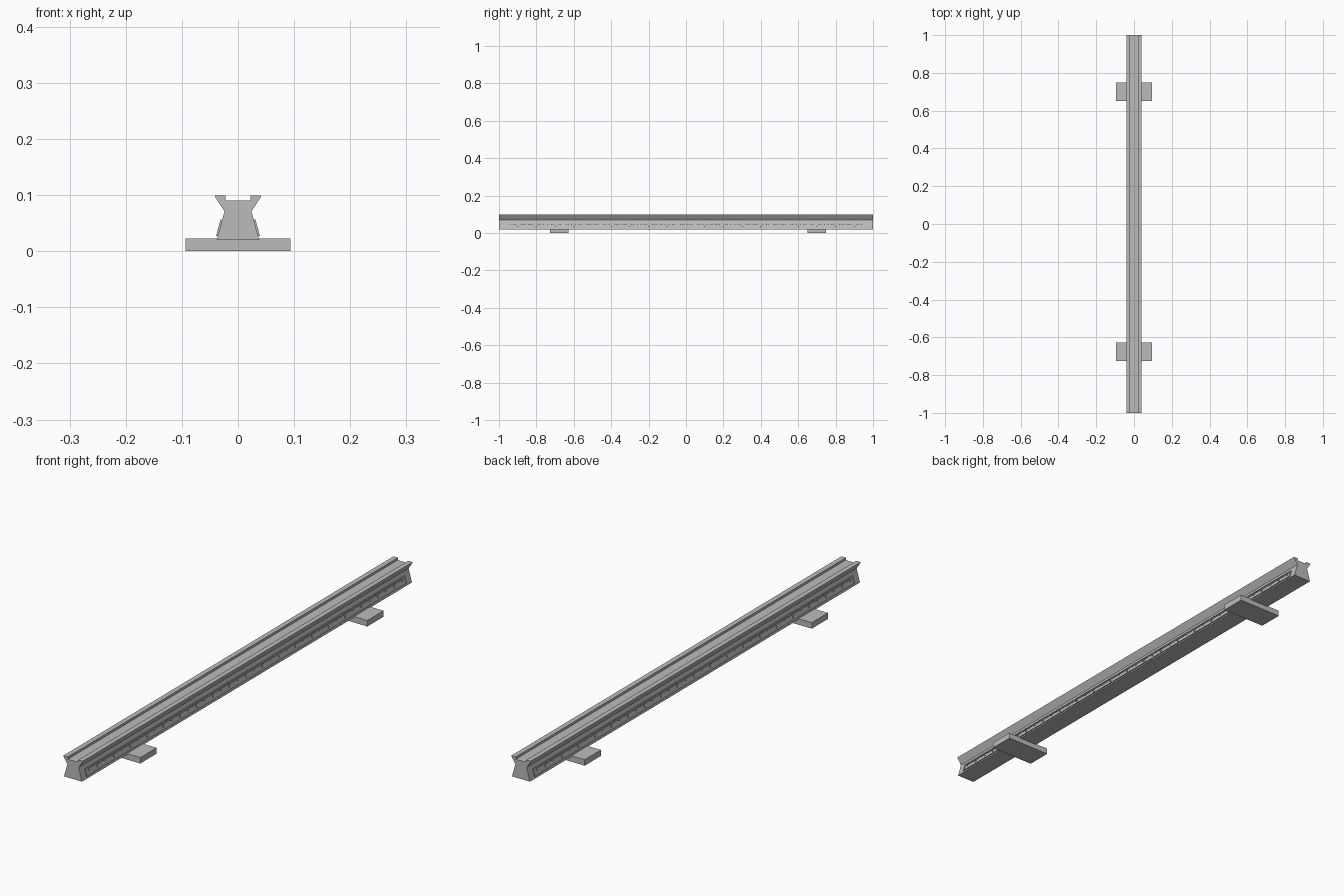
import bpy, bmesh
from mathutils import Vector

cube = bpy.data.objects.get("Cube")
if cube:
    bpy.data.objects.remove(cube, do_unlink=True)

GREY = (0.5, 0.5, 0.5, 1)
metal = bpy.data.materials.new("light grey metal")
metal.use_nodes = True
metal.diffuse_color = GREY
metal.node_tree.nodes["Principled BSDF"].inputs["Base Color"].default_value = GREY

# Outer corners of the rail's sloping side wall
FOOT, WAIST = Vector((0.038, 0, 0.02)), Vector((0.024, 0, 0.071))
UP = (WAIST - FOOT).normalized()
OUT = Vector((UP.z, 0, -UP.x))


def finish(name, bm):
    bmesh.ops.recalc_face_normals(bm, faces=bm.faces)
    mesh = bpy.data.meshes.new(name)
    bm.to_mesh(mesh)
    bm.free()
    mesh.materials.append(metal)
    obj = bpy.data.objects.new(name, mesh)
    bpy.context.collection.objects.link(obj)
    return obj


def add_prism(bm, corners, y0, y1):
    """Extrude an x/z outline from y0 to y1."""
    face = bm.faces.new([bm.verts.new((c[0], y0, c[1])) for c in corners])
    new = bmesh.ops.extrude_face_region(bm, geom=[face])["geom"]
    verts = [g for g in new if isinstance(g, bmesh.types.BMVert)]
    bmesh.ops.translate(bm, verts=verts, vec=(0, y1 - y0, 0))


def add_wall_bar(bm, low, high, y0, y1, thick):
    """Bar lying on the sloping wall, from low to high along the slope."""
    points = [FOOT + UP * s + OUT * d
              for s, d in ((low, 0), (high, 0), (high, thick), (low, thick))]
    add_prism(bm, [(p.x, p.z) for p in points], y0, y1)


def mirror_x(obj):
    obj.modifiers.new("both sides", "MIRROR").use_axis[0] = True


# Rail with flared flanges and a shallow channel in the top
half = [(0.038, 0.02), (0.024, 0.071), (0.041, 0.097), (0.041, 0.099),
        (0.022, 0.099), (0.022, 0.09)]
bm = bmesh.new()
add_prism(bm, half + [(-x, z) for x, z in reversed(half)], -1, 1)
finish("rail", bm)

# Raised border of the measuring scale
bm = bmesh.new()
for low in (0.007, 0.035):
    add_wall_bar(bm, low, low + 0.002, -0.97, 0.97, 0.003)
for y in (-0.97, 0.966):
    add_wall_bar(bm, 0.007, 0.037, y, y + 0.004, 0.003)
mirror_x(finish("scale_border", bm))

# Graduation ticks, longer on every fifth and tenth mark
bm = bmesh.new()
for i in range(-95, 96):
    length = 0.018 if i % 10 == 0 else 0.012 if i % 5 == 0 else 0.007
    y = i / 100
    add_wall_bar(bm, 0.035 - length, 0.035, y - 0.001, y + 0.001, 0.003)
mirror_x(finish("scale_ticks", bm))

# Two cross feet
for name, y in (("front_foot", -0.677), ("back_foot", 0.699)):
    bm = bmesh.new()
    add_prism(bm, [(-0.094, 0), (0.094, 0), (0.094, 0.023), (-0.094, 0.023)],
              y - 0.049, y + 0.049)
    finish(name, bm)
